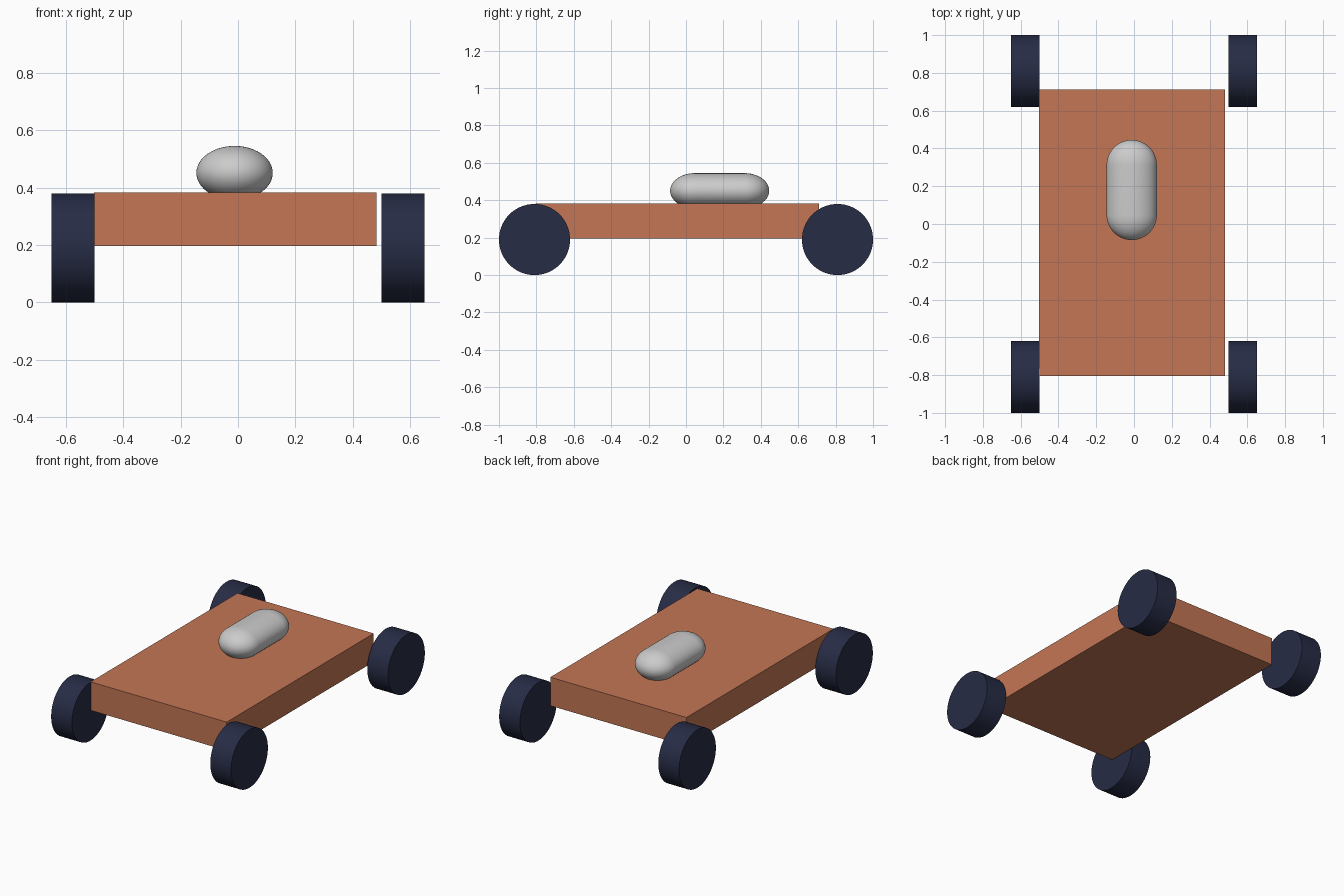
import bpy, bmesh
from math import pi, sin, cos
from mathutils import Matrix, Vector

if "Cube" in bpy.data.objects:
    bpy.data.objects.remove(bpy.data.objects["Cube"])


def paint(obj, name, color):
    mat = bpy.data.materials.get(name) or bpy.data.materials.new(name)
    mat.diffuse_color = color
    mat.use_nodes = True
    mat.node_tree.nodes["Principled BSDF"].inputs["Base Color"].default_value = mat.diffuse_color
    obj.data.materials.append(mat)


# Flat chassis slab
lo, hi = Vector((-0.502, -0.805, 0.196)), Vector((0.482, 0.712, 0.382))
bpy.ops.mesh.primitive_cube_add(size=1, location=(lo + hi) / 2)
chassis = bpy.context.object
chassis.name = "chassis"
chassis.scale = hi - lo
bpy.ops.object.transform_apply(location=False, rotation=False, scale=True)
paint(chassis, "terracotta", (0.55, 0.18, 0.09, 1))

# Four wheels outside the corners
for sx, side in ((-1, "left"), (1, "right")):
    for sy, end in ((-1, "front"), (1, "rear")):
        bpy.ops.mesh.primitive_cylinder_add(
            vertices=64, radius=0.19, depth=0.15,
            location=(sx * 0.575, sy * 0.81, 0.19), rotation=(0, pi / 2, 0))
        wheel = bpy.context.object
        wheel.name = f"{end}_{side}_wheel"
        bpy.ops.object.shade_smooth_by_angle(angle=pi / 6)
        paint(wheel, "dark_navy", (0.02, 0.025, 0.06, 1))

# Squashed capsule pod: a rounded profile spun about the y axis
R, HALF, N = 0.133, 0.132, 16
arc = [(R * sin(i / N * pi / 2), HALF + R * cos(i / N * pi / 2)) for i in range(N + 1)]
profile = arc + [(r, -y) for r, y in reversed(arc)]
bm = bmesh.new()
verts = [bm.verts.new((r, y, 0)) for r, y in profile]
edges = [bm.edges.new(pair) for pair in zip(verts, verts[1:])]
bmesh.ops.spin(bm, geom=verts + edges, cent=(0, 0, 0), axis=(0, 1, 0),
               angle=2 * pi, steps=48)
bmesh.ops.remove_doubles(bm, verts=bm.verts, dist=1e-5)
bmesh.ops.transform(bm, matrix=Matrix.Diagonal((1, 1, 0.094 / R, 1)), verts=bm.verts)
bmesh.ops.recalc_face_normals(bm, faces=bm.faces)
for face in bm.faces:
    face.smooth = True
mesh = bpy.data.meshes.new("pod")
bm.to_mesh(mesh)
bm.free()
pod = bpy.data.objects.new("pod", mesh)
pod.location = (-0.012, 0.18, 0.451)
bpy.context.collection.objects.link(pod)
